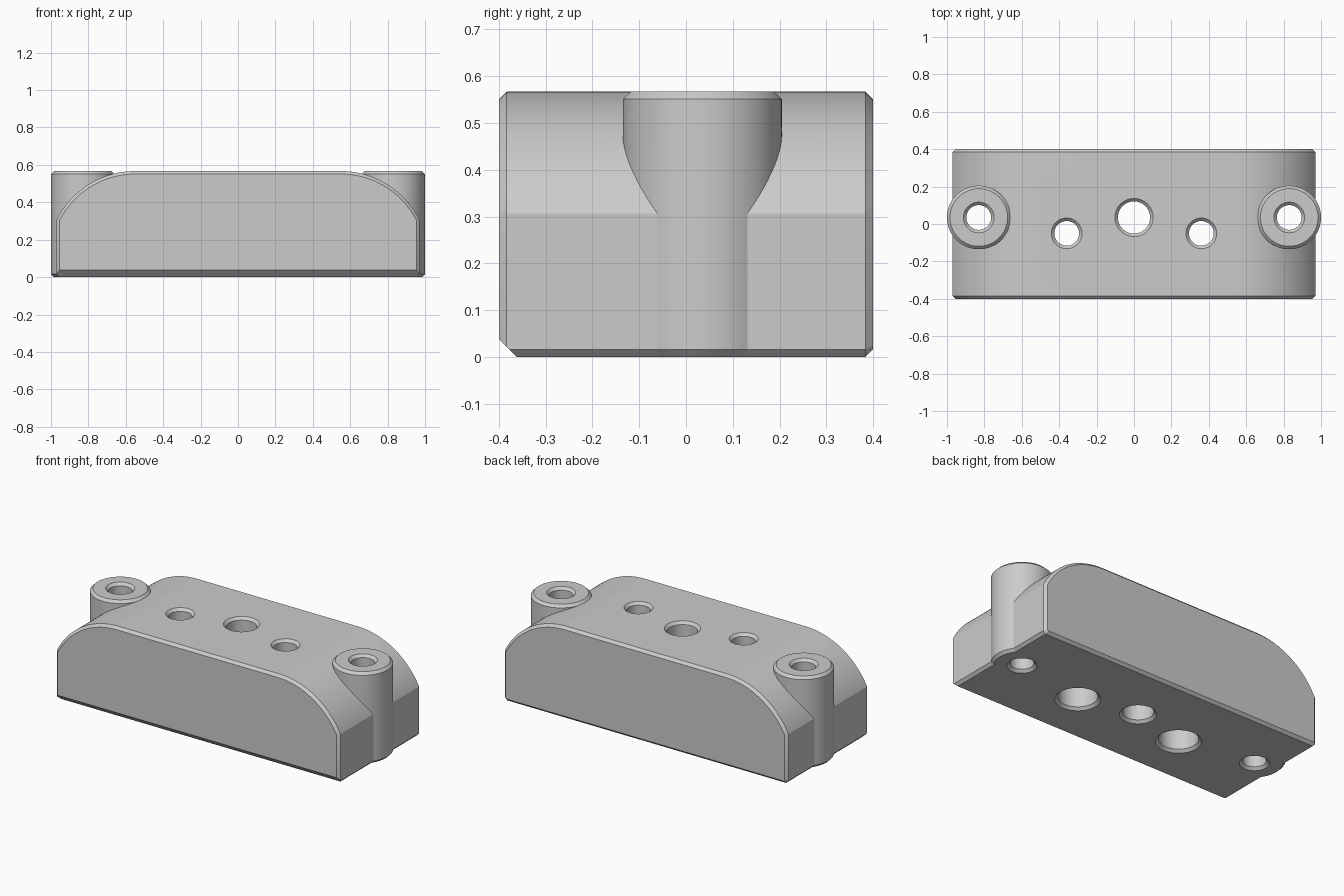
import bpy, bmesh, math
from mathutils import Vector

cube = bpy.data.objects.get("Cube")
if cube:
    bpy.data.objects.remove(cube, do_unlink=True)

HALF_W, HALF_D, TOP = 0.97, 0.4, 0.567
CH = 0.016                       # common edge chamfer
ARC_X, ARC_Z = 0.55, 0.098       # centre of the shoulder arc
ARC_R = TOP - ARC_Z

grey = bpy.data.materials.new("plain grey")
grey.use_nodes = True
GREY = (0.6, 0.6, 0.6, 1)
grey.diffuse_color = GREY
grey.node_tree.nodes["Principled BSDF"].inputs["Base Color"].default_value = GREY


def add_object(name, bm):
    bmesh.ops.recalc_face_normals(bm, faces=bm.faces)
    mesh = bpy.data.meshes.new(name)
    bm.to_mesh(mesh)
    bm.free()
    mesh.materials.append(grey)
    obj = bpy.data.objects.new(name, mesh)
    bpy.context.collection.objects.link(obj)
    return obj


def loft(bm, rings):
    """Skin a list of equal rings and cap both ends."""
    rings = [[bm.verts.new(p) for p in ring] for ring in rings]
    n = len(rings[0])
    for a, b in zip(rings, rings[1:]):
        for i in range(n):
            j = (i + 1) % n
            bm.faces.new((a[i], a[j], b[j], b[i]))
    bm.faces.new(rings[0])
    bm.faces.new(rings[-1])


def lathe(name, x, y, profile, sides=72):
    """Turned solid from (radius, height) pairs."""
    bm = bmesh.new()
    angles = [math.tau * i / sides for i in range(sides)]
    loft(bm, [[(x + r * math.cos(a), y + r * math.sin(a), z) for a in angles]
              for r, z in profile])
    return add_object(name, bm)


def outline(inset, y, steps=28):
    """Body cross-section, offset inwards by inset."""
    w, r = HALF_W - inset, ARC_R - inset
    t = inset * math.tan(math.pi / 8)
    half = [(HALF_W - CH - t, inset), (w, CH + t)]
    start = math.acos((w - ARC_X) / r)
    for i in range(steps + 1):
        a = start + (math.pi / 2 - start) * i / steps
        half.append((ARC_X + r * math.cos(a), ARC_Z + r * math.sin(a)))
    pts = half + [(-x, z) for x, z in reversed(half)]
    return [(x, y, z) for x, z in pts]


def combine(target, tool, operation):
    mod = target.modifiers.new("combine", 'BOOLEAN')
    mod.operation, mod.solver, mod.object = operation, 'EXACT', tool
    bpy.context.view_layer.objects.active = target
    bpy.ops.object.modifier_apply(modifier=mod.name)
    bpy.data.objects.remove(tool, do_unlink=True)


# Arched body with chamfered front and back rims
bm = bmesh.new()
loft(bm, [outline(CH, -HALF_D), outline(0, CH - HALF_D),
          outline(0, HALF_D - CH), outline(CH, HALF_D)])
# Wider chamfer along the lower front edge
cut = bmesh.ops.bisect_plane(bm, geom=bm.verts[:] + bm.edges[:] + bm.faces[:],
                             plane_co=Vector((0, 0.038 - HALF_D, 0)),
                             plane_no=Vector((0, -1, -1)), clear_outer=True)
bmesh.ops.holes_fill(bm, edges=[e for e in bm.edges if e.is_boundary], sides=0)
body = add_object("mounting_block", bm)

# Round screw bosses at both ends
BOSS_X, BOSS_Y, BOSS_R = 0.83, 0.035, 0.17
for side in (-1, 1):
    boss = lathe("screw_boss", side * BOSS_X, BOSS_Y,
                 [(BOSS_R - CH, 0), (BOSS_R, CH),
                  (BOSS_R, TOP - CH), (BOSS_R - CH, TOP)])
    combine(body, boss, 'UNION')


# Through holes with countersunk rims; some are wider from below
def drill(x, y, r, lower_r=None, depth=0.3):
    low, e = lower_r or r, 0.02
    profile = [(low + CH + e, -e), (low, CH)]
    if lower_r:
        profile += [(low, depth), (r, depth)]
    profile += [(r, TOP - CH), (r + CH + e, TOP + e)]
    combine(body, lathe("hole_cutter", x, y, profile), 'DIFFERENCE')


drill(0, BOSS_Y, 0.086)
for side in (-1, 1):
    drill(side * BOSS_X, BOSS_Y, 0.066)
    drill(side * 0.36, -0.05, 0.066, lower_r=0.11)

# Smooth curves, crisp edges
bpy.ops.object.select_all(action='DESELECT')
body.select_set(True)
bpy.context.view_layer.objects.active = body
bpy.ops.object.shade_smooth_by_angle(angle=math.radians(20))
